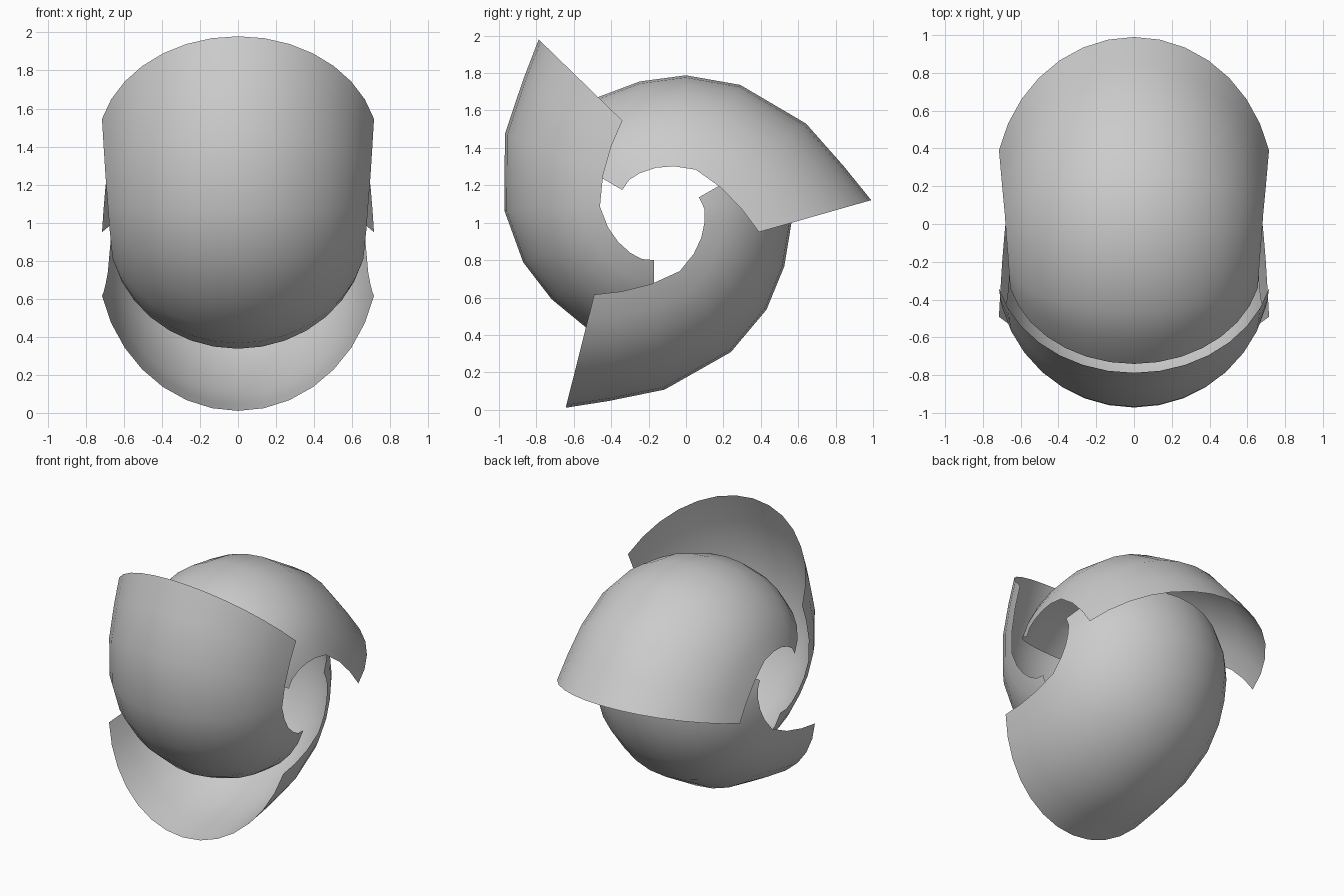
import bpy, bmesh, math

if "Cube" in bpy.data.objects:
    bpy.data.objects.remove(bpy.data.objects["Cube"])

AXIS_Y, AXIS_Z = -0.147, 1.037      # rotor axis, parallel to x
ARC = math.radians(75)              # half opening of the bowl-shaped section
STEPS = 7                           # facets on each half of the section

# Stations along one blade, root to tip:
# ridge angle, ridge radius, rim angle, rim radius, half width
STATIONS = [
    (148, 0.700, 144.5, 0.238, 0.655),
    (132, 0.705, 129, 0.248, 0.658),
    (117, 0.712, 113, 0.249, 0.662),
    (98, 0.725, 93, 0.257, 0.668),
    (79, 0.765, 73, 0.277, 0.676),
    (58, 0.825, 51, 0.317, 0.684),
    (32, 0.930, 24, 0.367, 0.697),
    (15, 1.025, 4, 0.450, 0.707),
    (4.2, 1.140, -9.2, 0.544, 0.715),
]

grey = bpy.data.materials.new("grey")
grey.diffuse_color = (0.6, 0.6, 0.6, 1)
grey.use_nodes = True
grey.node_tree.nodes["Principled BSDF"].inputs["Base Color"].default_value = grey.diffuse_color


def polar(angle, radius, turn):
    a = math.radians(angle + turn)
    return AXIS_Y + radius * math.cos(a), AXIS_Z + radius * math.sin(a)


def make_blade(name, turn):
    bm = bmesh.new()
    rows = []
    for ridge_a, ridge_r, rim_a, rim_r, half in STATIONS:
        ridge = polar(ridge_a, ridge_r, turn)
        rim = polar(rim_a, rim_r, turn)
        row = []
        for i in range(-STEPS, STEPS + 1):
            t = ARC * i / STEPS
            x = half * math.sin(t) / math.sin(ARC)
            k = (math.cos(t) - math.cos(ARC)) / (1 - math.cos(ARC))
            row.append(bm.verts.new((x,
                                     rim[0] + k * (ridge[0] - rim[0]),
                                     rim[1] + k * (ridge[1] - rim[1]))))
        rows.append(row)
    for r0, r1 in zip(rows, rows[1:]):
        for i in range(2 * STEPS):
            f = bm.faces.new((r0[i], r0[i + 1], r1[i + 1], r1[i]))
            f.smooth = True
    # Point the normals away from the rotor axis
    bm.normal_update()
    mid = rows[4][STEPS]
    if mid.normal.y * (mid.co.y - AXIS_Y) + mid.normal.z * (mid.co.z - AXIS_Z) < 0:
        bmesh.ops.reverse_faces(bm, faces=bm.faces[:])
    mesh = bpy.data.meshes.new(name)
    bm.to_mesh(mesh)
    bm.free()
    mesh.materials.append(grey)
    bpy.context.collection.objects.link(bpy.data.objects.new(name, mesh))


# Three identical blades around the axis
for name, turn in (("rear_blade", 0), ("front_blade", 120), ("lower_blade", 240)):
    make_blade(name, turn)
